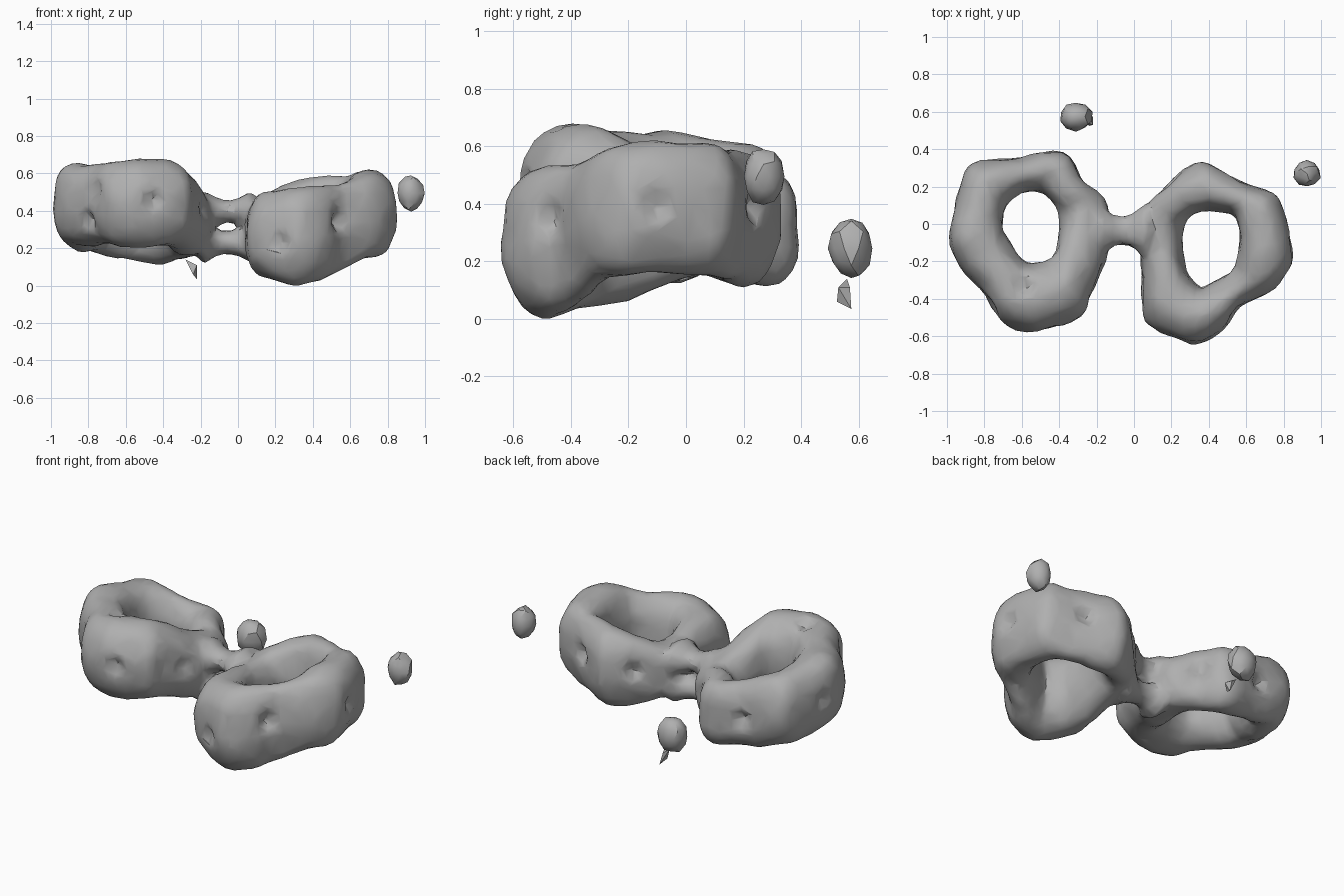
import bpy, bmesh, math, random
from mathutils import Vector, noise

if "Cube" in bpy.data.objects:
    bpy.data.objects.remove(bpy.data.objects["Cube"])
random.seed(4)

grey = bpy.data.materials.new("stone_grey")
grey.use_nodes = True
colour = (0.43, 0.43, 0.43, 1)
grey.diffuse_color = colour
grey.node_tree.nodes["Principled BSDF"].inputs["Base Color"].default_value = colour


def finish(bm, name):
    bmesh.ops.recalc_face_normals(bm, faces=bm.faces)
    mesh = bpy.data.meshes.new(name)
    bm.to_mesh(mesh)
    bm.free()
    mesh.materials.append(grey)
    obj = bpy.data.objects.new(name, mesh)
    bpy.context.collection.objects.link(obj)
    return obj


def activate(obj):
    bpy.ops.object.select_all(action='DESELECT')
    obj.select_set(True)
    bpy.context.view_layer.objects.active = obj


def spline(a, b, c, d, t):
    return 0.5 * (2*b + (c-a)*t + (2*a-5*b+4*c-d)*t*t + (3*b-a-3*c+d)*t**3)


def ring(bm, stations, steps=4, sides=24):
    """Closed tube; a station is outer x, y, inner x, y, bottom, top."""
    n = len(stations)
    loops = []
    for i in range(n):
        quad = [stations[(i + k) % n] for k in (-1, 0, 1, 2)]
        for s in range(steps):
            ox, oy, ix, iy, low, high = [spline(*v, s / steps) for v in zip(*quad)]
            outer = Vector((ox, oy, (low + high) / 2))
            inner = Vector((ix, iy, (low + high) / 2))
            mid, half = (outer + inner) / 2, (outer - inner) / 2
            loop = []
            for k in range(sides):
                a = math.tau * k / sides
                c, h = math.cos(a), math.sin(a)
                c = math.copysign(abs(c) ** 0.9, c)
                h = math.copysign(abs(h) ** 0.9, h)
                up = Vector((0, 0, h * (high - low) / 2))
                loop.append(bm.verts.new(mid + half * c + up))
            loops.append(loop)
    for i, a in enumerate(loops):
        b = loops[(i + 1) % len(loops)]
        for k in range(sides):
            j = (k + 1) % sides
            bm.faces.new((a[k], a[j], b[j], b[k]))


def ball(bm, centre, size):
    made = bmesh.ops.create_icosphere(bm, subdivisions=2, radius=1)["verts"]
    for v in made:
        v.co = Vector(a * b for a, b in zip(v.co, size)) + Vector(centre)
    return made


# Two lumpy rings
left_ring = [
    (-.14, .10, -.40, .06, .15, .48), (-.27, .24, -.44, .13, .12, .50),
    (-.38, .39, -.50, .17, .10, .50), (-.62, .36, -.58, .17, .13, .53),
    (-.88, .31, -.67, .12, .17, .60), (-.95, .12, -.70, .05, .17, .62),
    (-.99, -.08, -.70, -.04, .20, .65), (-.93, -.23, -.66, -.10, .20, .64),
    (-.80, -.38, -.62, -.16, .22, .65), (-.70, -.53, -.57, -.20, .20, .66),
    (-.52, -.58, -.52, -.20, .19, .67), (-.29, -.50, -.46, -.19, .20, .66),
    (-.23, -.38, -.42, -.14, .19, .63), (-.15, -.17, -.40, -.05, .15, .54)]
right_ring = [
    (.04, .05, .27, .00, .14, .47), (.17, .21, .30, .05, .12, .53),
    (.34, .33, .38, .07, .10, .57), (.48, .28, .46, .06, .12, .58),
    (.62, .21, .53, .05, .13, .57), (.77, .15, .55, .00, .14, .60),
    (.82, .00, .56, -.08, .15, .61), (.85, -.20, .55, -.17, .14, .60),
    (.74, -.35, .53, -.24, .12, .57), (.57, -.44, .48, -.28, .06, .53),
    (.49, -.55, .42, -.31, .02, .52), (.35, -.64, .36, -.34, .00, .52),
    (.20, -.61, .32, -.31, .00, .51), (.06, -.52, .29, -.27, .03, .50),
    (.04, -.38, .27, -.21, .04, .49), (.04, -.20, .26, -.10, .07, .46)]
bm = bmesh.new()
ring(bm, left_ring)
ring(bm, right_ring)

# Bridge of two flaring strands with a small gap between them
for z in (0.22, 0.39):
    for k in range(-4, 5):
        flare = 1 + 0.05 * k * k
        ball(bm, (-0.06 + 0.03 * k, -0.035, z), (0.05, 0.08 * flare, 0.06 * flare))
body = finish(bm, "joined_rings")

remesh = body.modifiers.new("merge", 'REMESH')
remesh.mode = 'VOXEL'
remesh.voxel_size = 0.02
smooth = body.modifiers.new("soften", 'SMOOTH')
smooth.iterations = 2
activate(body)
for m in list(body.modifiers):
    bpy.ops.object.modifier_apply(modifier=m.name)

# Dimples pressed into the walls between the lobes, plus gentle lumps
dimples = [(-.45, -.56, .45), (-.73, -.42, .50), (-.80, -.36, .34), (-.58, -.33, .65),
           (-.95, .04, .42), (-.63, .36, .33), (-.29, .23, .33), (-.22, -.26, .40),
           (.23, -.60, .22), (.53, -.47, .33), (.84, -.10, .38),
           (.55, .25, .38), (.20, .22, .35), (.05, -.30, .28)]
normals = [v.normal.copy() for v in body.data.vertices]
for v, nrm in zip(body.data.vertices, normals):
    push = 0.012 * noise.noise(v.co * 8)
    for d in dimples:
        push -= 0.045 * math.exp(-((v.co - Vector(d)).length / 0.045) ** 2)
    v.co += nrm * push

# Faceted surface
facet = body.modifiers.new("facet", 'DECIMATE')
facet.ratio = 0.12
bpy.ops.object.modifier_apply(modifier=facet.name)
bpy.ops.object.shade_smooth_by_angle(angle=math.radians(30))

# Two loose pebbles
for name, centre, size in (("back_pebble", (-.31, .575, .235), (.09, .08, .11)),
                           ("side_pebble", (.925, .27, .485), (.075, .075, .1))):
    bm = bmesh.new()
    for v in ball(bm, centre, size):
        v.co += (v.co - Vector(centre)) * random.uniform(-0.1, 0.04)
    activate(finish(bm, name))
    bpy.ops.object.shade_smooth_by_angle(angle=math.radians(30))

# Thin shard under the back pebble
bm = bmesh.new()
shard = [bm.verts.new(p) for p in ((-.28, .56, .13), (-.22, .53, .10), (-.24, .57, .10),
                                   (-.24, .525, .05), (-.22, .575, .025))]
bmesh.ops.convex_hull(bm, input=shard)
finish(bm, "pebble_shard")

# Rest the lowest point on the ground
objs = [o for o in bpy.data.objects if o.type == 'MESH' and grey.name in o.data.materials]
low = min(v.co.z for o in objs for v in o.data.vertices)
for o in objs:
    for v in o.data.vertices:
        v.co.z -= low
